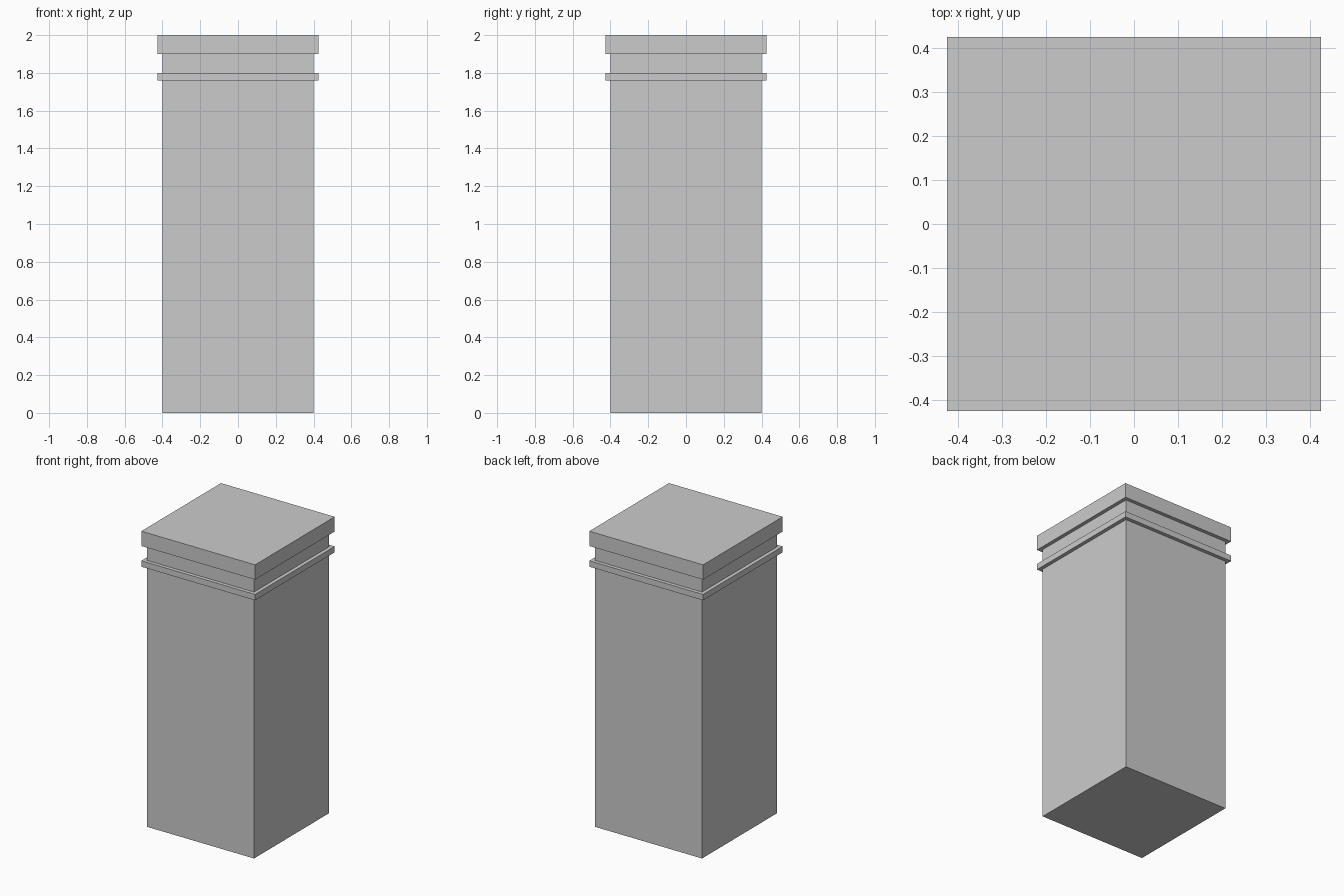
import bpy
import bmesh

if "Cube" in bpy.data.objects:
    bpy.data.objects.remove(bpy.data.objects["Cube"])

# Stepped profile of the square pillar: (half width, height)
SHAFT, TRIM = 0.40, 0.425
profile = [
    (SHAFT, 0.0), (SHAFT, 1.76),   # shaft
    (TRIM, 1.76), (TRIM, 1.80),    # thin band
    (SHAFT, 1.80), (SHAFT, 1.90),  # neck
    (TRIM, 1.90), (TRIM, 2.0),     # cap
]
corners = [(-1, -1), (1, -1), (1, 1), (-1, 1)]

# Stack square rings and bridge each to the next
bm = bmesh.new()
rings = [[bm.verts.new((x * r, y * r, z)) for x, y in corners] for r, z in profile]
for low, high in zip(rings, rings[1:]):
    for i in range(4):
        j = (i + 1) % 4
        bm.faces.new((low[i], low[j], high[j], high[i]))

# Close the bottom and top
bm.faces.new(rings[0][::-1])
bm.faces.new(rings[-1])
bmesh.ops.recalc_face_normals(bm, faces=bm.faces)

mesh = bpy.data.meshes.new("square_pillar")
bm.to_mesh(mesh)
bm.free()
bpy.context.collection.objects.link(bpy.data.objects.new("square_pillar", mesh))
